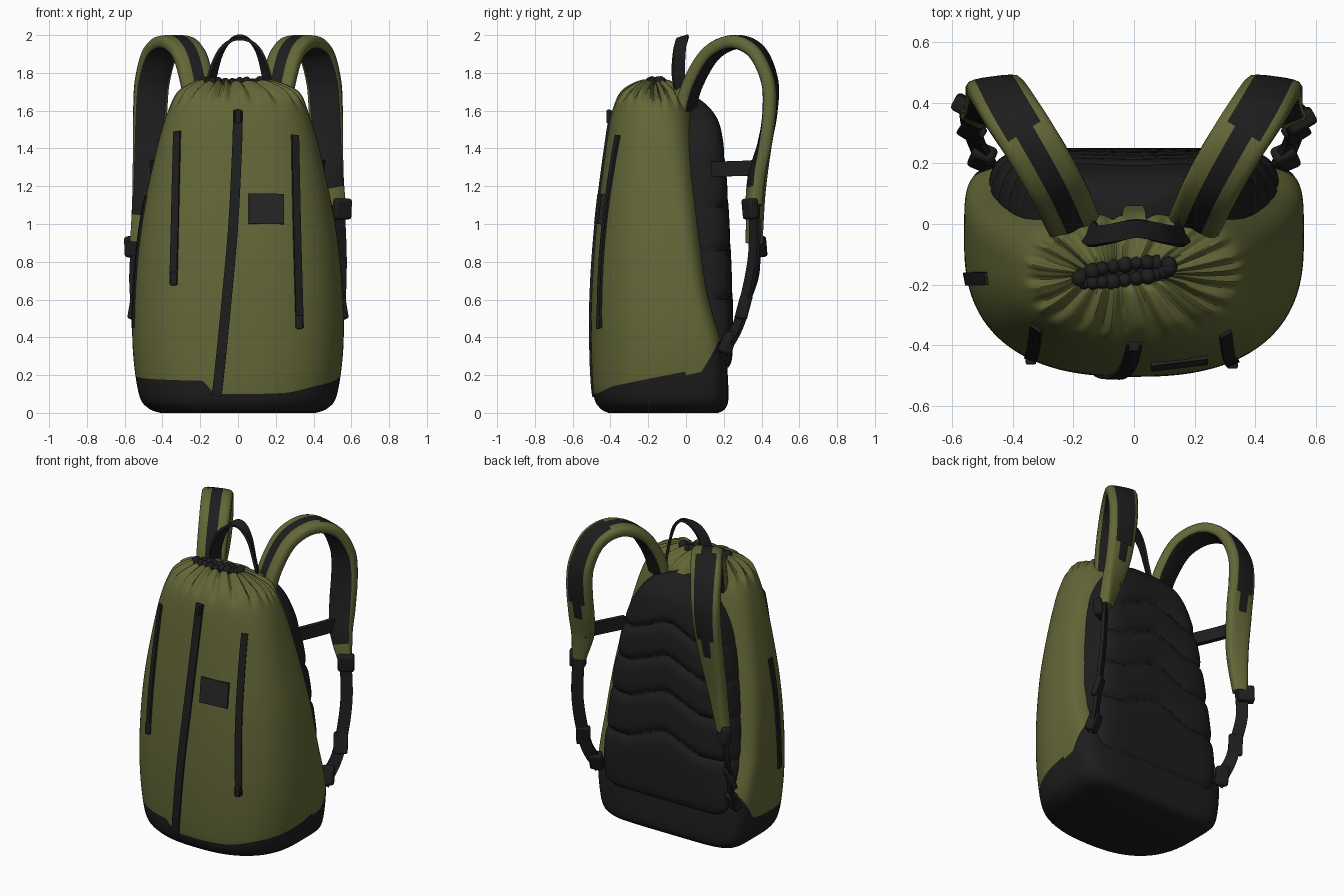
import bpy, bmesh, math
from mathutils import Vector

if "Cube" in bpy.data.objects:
    bpy.data.objects.remove(bpy.data.objects["Cube"])

def material(name, col):
    m = bpy.data.materials.new(name)
    m.diffuse_color = (*col, 1)
    m.use_nodes = True
    m.node_tree.nodes["Principled BSDF"].inputs["Base Color"].default_value = m.diffuse_color
    return m

OLIVE = material("olive_fabric", (0.125, 0.135, 0.038))
BLACK = material("black_fabric", (0.0125, 0.0125, 0.0125))
PATCH = material("dark_grey_patch", (0.019, 0.019, 0.02))

def finish(name, bm, mats):
    bmesh.ops.recalc_face_normals(bm, faces=bm.faces)
    me = bpy.data.meshes.new(name)
    bm.to_mesh(me)
    bm.free()
    for m in mats:
        me.materials.append(m)
    ob = bpy.data.objects.new(name, me)
    bpy.context.collection.objects.link(ob)
    return ob

def spline(keys, s):
    i = max(0, min(int(s), len(keys) - 2))
    t = s - i
    a, b, c, d = (keys[max(0, min(k, len(keys) - 1))] for k in (i - 1, i, i + 1, i + 2))
    return [0.5 * (2*q + (r - p)*t + (2*p - 5*q + 4*r - u)*t*t + (3*q - p - 3*r + u)*t**3)
            for p, q, r, u in zip(a, b, c, d)]

def ramp(x, a, b):
    t = max(0, min(1, (x - a) / (b - a)))
    return t * t * (3 - 2 * t)

# Body profile: z, half width, front y, back y, widest y, back squareness, x shift
BODY = [(0, .41, -.41, .17, -.05, 6, 0), (.025, .475, -.455, .21, -.05, 6, 0),
        (.1, .525, -.49, .225, -.05, 6, 0), (.35, .558, -.503, .205, -.05, 6, 0),
        (.65, .553, -.5, .13, -.07, 5, 0), (1.0, .515, -.475, .09, -.1, 4, 0),
        (1.4, .43, -.425, .06, -.14, 3, 0), (1.6, .37, -.39, .045, -.15, 2.4, 0),
        (1.685, .315, -.345, .01, -.16, 2.2, 0), (1.73, .245, -.285, -.05, -.165, 2, -.01),
        (1.752, .185, -.225, -.105, -.165, 2, -.02), (1.742, .15, -.195, -.135, -.165, 2, -.03)]
NF = 2.5

def s_at(z):
    lo, hi = 0, 9.5
    for _ in range(30):
        mid = (lo + hi) / 2
        lo, hi = (mid, hi) if spline(BODY, mid)[0] < z else (lo, mid)
    return lo

def body_point(s, th):
    z, hw, yf, yb, cy, nb, cx = spline(BODY, s)
    c, sn = math.cos(th), math.sin(th)
    n = NF if sn < 0 else nb
    r = (abs(c)**n + abs(sn)**n) ** (-1 / n)
    w = ramp(s, 6.9, 8.2)                       # gathered pleats near the opening
    wave = math.sin(21 * th + 2 * math.sin(3 * th)) + .35 * math.sin(34 * th)
    r *= 1 + .028 * w * wave
    return Vector((cx + hw*r*c, cy + (cy - yf if sn < 0 else yb - cy)*r*sn, z + .01*w*wave))

def front_y(x, z):
    _, hw, yf, yb, cy, _, _ = spline(BODY, s_at(z))
    return cy - (cy - yf) * max(0, 1 - abs(x / hw)**NF) ** (1 / NF)

def back_y(x, z):
    _, hw, yf, yb, cy, nb, _ = spline(BODY, s_at(z))
    return cy + (yb - cy) * max(0, 1 - abs(x / hw)**nb) ** (1 / nb)

def side_x(y, z):
    _, hw, yf, yb, cy, _, _ = spline(BODY, s_at(z))
    return hw * (1 - abs((y - cy) / (cy - yf))**NF) ** (1 / NF)

# Main bag with black base and gathered top
COLS, LOW, HIGH = 240, 12, 56
bm = bmesh.new()
grid = []
for i in range(COLS):
    th = 2 * math.pi * i / COLS
    x, y, _ = body_point(2.6, th)
    zb = .1 + .2 * (y + .5) + max(0, y - .08) * 1.3
    if y < 0:
        zb += .07 * ramp(-x, .12, .2) * (-y / .5) + .02 * ramp(x, .25, .45)
    sb = s_at(min(.38, zb))
    ss = [sb * k / LOW for k in range(LOW)] + [sb + (11 - sb) * k / HIGH for k in range(HIGH + 1)]
    grid.append([bm.verts.new(body_point(s, th)) for s in ss])
for i in range(COLS):
    a, b = grid[i], grid[(i + 1) % COLS]
    for k in range(LOW + HIGH):
        bm.faces.new((a[k], b[k], b[k+1], a[k+1])).material_index = 1 if k < LOW else 0
for k in (0, -1):
    bm.faces.new([g[k] for g in grid]).material_index = 1
finish("bag_body", bm, [OLIVE, BLACK])

# Padded back panel with chevron grooves: z, half width, outer y
PAD = [(.24, .40, .225), (.3, .455, .245), (.5, .48, .25), (.8, .46, .24), (1.1, .42, .225),
       (1.35, .365, .207), (1.52, .285, .18), (1.61, .19, .13), (1.67, .04, .06)]
bm = bmesh.new()
rows = []
for k in range(181):
    z, hw, yo = spline(PAD, 8 * k / 180)
    row = []
    for i in range(61):
        u = math.sin((i / 30 - 1) * math.pi / 2)
        x = u * hw
        inner = back_y(x, z) - .03
        y = inner + (yo - inner) * max(0, 1 - abs(u)**8) ** .5
        drop = .09 * max(0, min(1, (abs(x) - .03) / .22))
        for z0 in (1.39, 1.18, .95, .69):
            d = (z - z0 + drop) / .025
            y -= .026 * math.exp(-abs(d) ** 1.3)
        row.append(bm.verts.new((x, y, z)))
    rows.append(row)
for r, q in zip(rows, rows[1:]):
    for i in range(60):
        bm.faces.new((r[i], r[i+1], q[i+1], q[i]))
finish("back_padding", bm, [BLACK])

FLAT = [(-1, -1), (1, -1), (1, 1), (-1, 1)]

def sweep(name, path, sides, thick, section=FLAT, mats=(BLACK,), rule=None, sx=1, steps=40):
    """Sweep a section along path points (x, y, z, half width)."""
    bm = bmesh.new()
    rings, n = [], len(path) - 1
    if not isinstance(sides, list):
        sides = [sides] * len(path)
    for k in range(steps + 1):
        s = n * k / steps
        p = spline(path, s)
        e = .02
        t = (Vector(spline(path, min(n, s + e))[:3]) - Vector(spline(path, max(0, s - e))[:3])).normalized()
        sd = Vector(spline(sides, s))
        sd = (sd - t * sd.dot(t)).normalized()
        nm = sd.cross(t)
        ring = [Vector(p[:3]) + sd * a * p[3] + nm * b * thick for a, b in section]
        rings.append([bm.verts.new((v.x * sx, v.y, v.z)) for v in ring])
    m = len(section)
    for k in range(steps):
        for j in range(m):
            f = bm.faces.new((rings[k][j], rings[k][(j+1) % m], rings[k+1][(j+1) % m], rings[k+1][j]))
            f.material_index = rule(k / steps, j) if rule else 0
    for r in (rings[0], rings[-1]):
        bm.faces.new(r)
    return finish(name, bm, mats)

def block(name, loc, size, rot=(0, 0, 0), mat=BLACK):
    bm = bmesh.new()
    bmesh.ops.create_cube(bm, size=1)
    for v in bm.verts:
        v.co = Vector(a * b for a, b in zip(v.co, size))
    ob = finish(name, bm, [mat])
    ob.location, ob.rotation_euler = loc, rot
    bv = ob.modifiers.new("bevel", 'BEVEL')
    bv.width, bv.segments = min(size) * .25, 2

# Shoulder straps: olive rim, black lining, black webbing stripe on the outside
STRAP = [(-.97, .45), (-.85, .85), (-.66, 1), (-.34, 1.08), (.34, 1.08), (.66, 1), (.85, .85), (.97, .45),
         (.97, -.45), (.85, -.85), (.7, -1), (-.7, -1), (-.85, -.85), (-.97, -.45)]

def strap_rule(t, j):
    if j in (9, 10, 11):
        return 1 if t < .93 else 0
    if j == 3:
        return 1 if t < .78 else 0
    return 1 if j in (2, 4) and .36 < t < .72 else 0

for side, sx, end, by in (("right", 1, 1.1, .34), ("left", -1, .9, .385)):
    mid = (1.42 + end) / 2
    path = [(.195, -.01, 1.58, .088), (.215, .035, 1.74, .092), (.26, .13, 1.9, .095), (.335, .26, 1.963, .096),
            (.41, .375, 1.91, .096), (.453, .442, 1.76, .094), (.465, .445, 1.6, .092), (.472, .415, 1.42, .086),
            (.49, .375, mid, .07), (.525, .36, end, .045)]
    turn = [(.93, -.36, 0)] * 4 + [(.95, -.28, 0), (.97, -.18, 0), (.98, -.08, 0), (.98, .05, 0),
                                   (.95, .25, 0), (.88, .45, 0)]
    sweep(side + "_shoulder_strap", path, turn, .035, STRAP, (OLIVE, BLACK), strap_rule, sx, 90)
    # Lower adjusting webbing with buckles and anchor tab
    web = [(.525, .36, end + .06, .036), (.54, .36, (end + .6) / 2, .036), (.535, .315, .6, .036),
           (.52, .27, .45, .036), (.48, .19, .32, .045)]
    sweep(side + "_lower_webbing", web, (.8, .6, 0), .011, sx=sx)
    block(side + "_strap_adjuster", (.55 * sx, by, end - .02), (.1, .055, .11), (.1, 0, .5 * sx))
    block(side + "_release_buckle", (.535 * sx, .305, .56), (.085, .035, .13), (-.3, 0, .55 * sx))
    block(side + "_anchor_tab", (.5 * sx, .22, .37), (.08, .06, .12), (-.4, 0, .4 * sx))
    # Short chest webbing between strap and padding
    chest = [(.46, .40, 1.3, .042), (.43, .31, 1.295, .04), (.35, .14, 1.29, .04)]
    sweep(side + "_chest_webbing", chest, (0, 0, 1), .016, sx=sx, steps=12)

# Carry handle
sweep("carry_handle", [(-.15, -.015, 1.64, .037), (-.135, -.04, 1.79, .037), (-.08, -.033, 1.93, .032),
      (.01, -.015, 1.988, .03), (.1, -.033, 1.93, .032), (.15, -.04, 1.79, .037), (.165, -.015, 1.64, .037)],
      [(.6, 1, 0), (.6, 1, 0), (.3, 1, 0), (0, 1, .3), (-.3, 1, 0), (-.6, 1, 0), (-.6, 1, 0)], .008, steps=60)

# Front zips, following the surface
def front_strip(name, pts, hw, thick, mat=BLACK):
    path, sides = [], []
    for k in range(25):
        x, z = spline(pts, (len(pts) - 1) * k / 24)
        path.append((x, front_y(x, z), z, hw))
        sides.append((.02, front_y(x + .01, z) - front_y(x - .01, z), 0))
    sweep(name, path, sides, thick, mats=(mat,), steps=48)

front_strip("centre_zip", [(0, 1.6), (-.005, 1.4), (-.025, 1.0), (-.06, .6), (-.1, .2), (-.115, .09)], .026, .01)
front_strip("left_front_zip", [(-.32, 1.49), (-.33, 1.1), (-.34, .68)], .021, .011)
front_strip("right_front_zip", [(.3, 1.47), (.31, 1.0), (.325, .45)], .021, .011)
front_strip("front_patch", [(.15, 1.16), (.15, 1.08), (.15, 1.0)], .094, .008, PATCH)
for name, x, z in (("centre", 0, 1.57), ("left", -.34, .71), ("right", .325, .48)):
    block(name + "_zip_pull", (x, front_y(x, z) - .012, z), (.035, .022, .07))

# Side zip on the left
zs = [.45 + .7 * k / 12 for k in range(13)]
sweep("left_side_zip", [(-side_x(-.18, z), -.18, z, .021) for z in zs],
      [(-side_x(-.17, z) + side_x(-.19, z), .02, 0) for z in zs], .01)

# Gathered cord around the opening
bm = bmesh.new()
for i in range(24):
    a = 2 * math.pi * i / 24
    ret = bmesh.ops.create_icosphere(bm, subdivisions=2, radius=.025 + .003 * math.sin(i * 2.3))
    off = Vector((-.03 + .15 * math.cos(a), -.16 + .026 * math.sin(a) + .02 * math.cos(a),
                  1.75 + .006 * math.sin(i * 1.7)))
    bmesh.ops.translate(bm, verts=ret["verts"], vec=off)
finish("opening_cord", bm, [BLACK])

# Smooth shading everywhere, sharp edges kept
for ob in bpy.context.collection.objects:
    ob.select_set(True)
    bpy.context.view_layer.objects.active = ob
bpy.ops.object.shade_smooth_by_angle(angle=math.radians(40))
